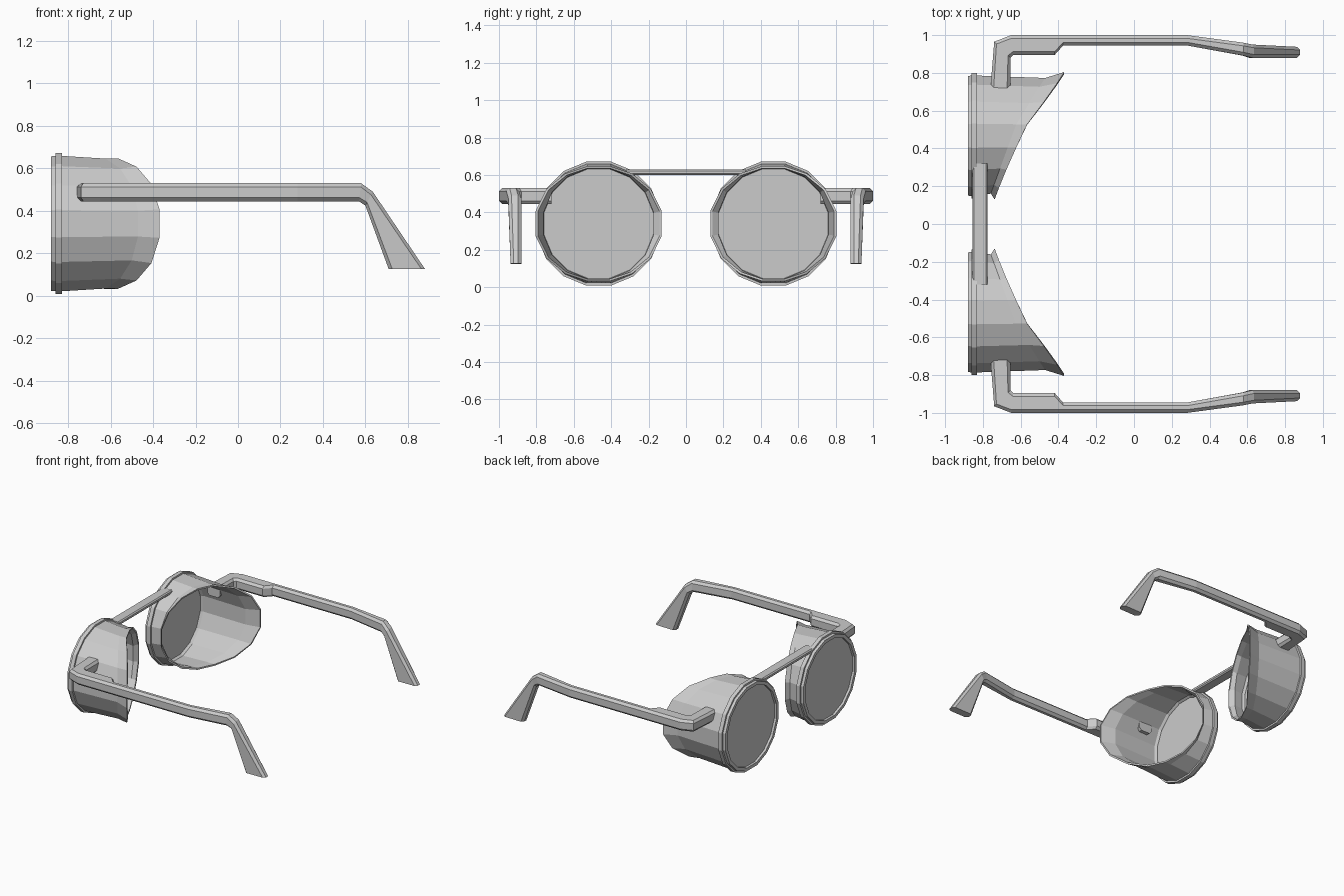
import bpy, bmesh, math

if "Cube" in bpy.data.objects:
    bpy.data.objects.remove(bpy.data.objects["Cube"])

SIDES = 16
CY, CZ = 0.467, 0.34   # centre of an eye cup


def loft(name, rings, closed=False, mirror=True):
    """Skin a list of equal-length point rings; cap the ends or join them."""
    bm = bmesh.new()
    vs = [[bm.verts.new(p) for p in ring] for ring in rings]
    n = len(vs[0])
    pairs = list(zip(vs, vs[1:]))
    if closed:
        pairs.append((vs[-1], vs[0]))
    for a, b in pairs:
        for i in range(n):
            j = (i + 1) % n
            bm.faces.new((a[i], a[j], b[j], b[i]))
    if not closed:
        bm.faces.new(vs[0])
        bm.faces.new(vs[-1])
    bmesh.ops.recalc_face_normals(bm, faces=bm.faces)
    me = bpy.data.meshes.new(name)
    bm.to_mesh(me)
    bm.free()
    ob = bpy.data.objects.new(name, me)
    bpy.context.collection.objects.link(ob)
    if mirror:
        m = ob.modifiers.new("mirror", 'MIRROR')
        m.use_axis = (False, True, False)
        m.use_clip = False
        m.use_mirror_merge = False
    return ob


def angles():
    return [2 * math.pi * (i + 0.5) / SIDES for i in range(SIDES)]


def ring(x, r):
    return [(x, CY + r * math.cos(a), CZ + r * math.sin(a)) for a in angles()]


def cut_x(d):
    """Slanted rear edge of the cup, by sideways distance from its centre."""
    if d < 0.08:
        return -0.735 + (d + 0.332) * 0.175 / 0.412
    return -0.56 + (d - 0.08) * 0.19 / 0.258


def slanted(f, inset):
    """Ring at fraction f of the way to the slanted edge, flaring at the edge."""
    pts = []
    for a in angles():
        c = math.cos(a)
        r = 0.312 - inset + (0.033 * c * c if f == 1 else 0)
        x = -0.83 + (cut_x(0.345 * c) + 0.83) * f
        pts.append((x, CY + r * c, CZ + r * math.sin(a)))
    return pts


# Eye cups: front rim, raised band, side shield with slanted rear edge
loft("eye_cup", [
    ring(-0.88, 0.298), ring(-0.88, 0.323), ring(-0.86, 0.325),
    ring(-0.86, 0.338), ring(-0.83, 0.338), ring(-0.83, 0.325),
    slanted(0.78, 0), slanted(1, 0), slanted(1, 0.012), slanted(0.78, 0.012),
    ring(-0.83, 0.308), ring(-0.845, 0.298)], closed=True)

# Lenses
loft("lens", [ring(-0.862, 0.302), ring(-0.848, 0.302)])

# Bridge bar
c = 0.008
prof = [(-0.855, 0.60 + c), (-0.855 + c, 0.60), (-0.775 - c, 0.60), (-0.775, 0.60 + c),
        (-0.775, 0.63 - c), (-0.775 - c, 0.63), (-0.855 + c, 0.63), (-0.855, 0.63 - c)]
loft("bridge", [[(x, y, z) for x, z in prof] for y in (-0.32, 0.32)], mirror=False)


def arm_section(xo, yo, xi, yi, zt, zb, shift=0.0, c=0.017):
    """Chamfered rectangle between an outer and an inner plan point."""
    w = math.hypot(xi - xo, yi - yo)
    h = math.hypot(zt - zb, shift)
    u, v = c / w, c / h
    pts = []
    for s, t in [(u, 0), (1 - u, 0), (1, v), (1, 1 - v),
                 (1 - u, 1), (u, 1), (0, 1 - v), (0, v)]:
        pts.append((xo + (xi - xo) * s + shift * t,
                    yo + (yi - yo) * s, zt + (zb - zt) * t))
    return pts


# Temple arms with hinge block and bent ear tips
T, B = 0.53, 0.445
loft("temple_arm", [arm_section(*s) for s in [
    (-0.76, 0.72, -0.655, 0.72, T, B),
    (-0.74, 0.965, -0.655, 0.88, T, B),
    (-0.65, 1.0, -0.64, 0.895, T, B),
    (-0.42, 1.0, -0.42, 0.895, T, B),
    (-0.375, 1.0, -0.375, 0.945, T, B),
    (0.28, 1.0, 0.28, 0.945, T, B),
    (0.58, 0.96, 0.58, 0.892, T, B, -0.01),
    (0.635, 0.95, 0.635, 0.88, 0.49, 0.425, -0.035),
    (0.88, 0.938, 0.88, 0.88, 0.127, 0.125, -0.17)]])
